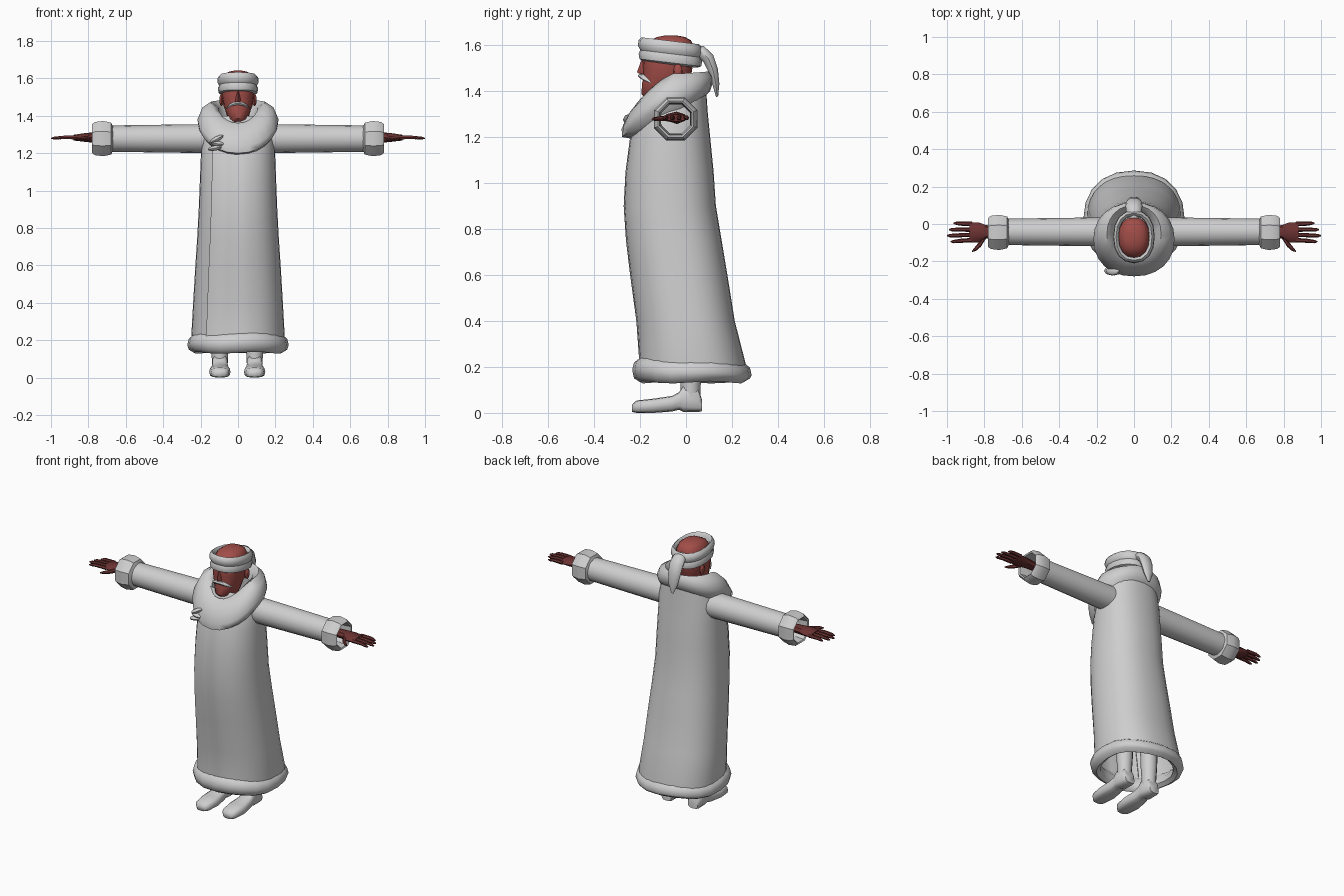
import bpy, bmesh, math
from mathutils import Vector


def material(name, rgb):
    m = bpy.data.materials.new(name)
    m.diffuse_color = (*rgb, 1)
    return m


CLOTH = material("pale_grey_cloth", (0.62, 0.62, 0.62))
SKIN = material("red_skin", (0.36, 0.075, 0.065))
DARK = material("dark_red_hand", (0.15, 0.032, 0.032))


def finish(name, bm, mat, angle=40):
    bmesh.ops.recalc_face_normals(bm, faces=bm.faces[:])
    me = bpy.data.meshes.new(name)
    bm.to_mesh(me)
    bm.free()
    me.materials.append(mat)
    ob = bpy.data.objects.new(name, me)
    bpy.context.collection.objects.link(ob)
    bpy.ops.object.select_all(action='DESELECT')
    ob.select_set(True)
    bpy.context.view_layer.objects.active = ob
    bpy.ops.object.shade_smooth_by_angle(angle=math.radians(angle))
    return ob


def loft(name, rings, mat, caps=True, loop=False, angle=40):
    bm = bmesh.new()
    vs = [[bm.verts.new(p) for p in r] for r in rings]
    n = len(vs[0])
    for a, b in list(zip(vs, vs[1:])) + ([(vs[-1], vs[0])] if loop else []):
        for i in range(n):
            j = (i + 1) % n
            bm.faces.new((a[i], a[j], b[j], b[i]))
    if caps and not loop:
        bm.faces.new(vs[0])
        bm.faces.new(vs[-1])
    return finish(name, bm, mat, angle)


def turn(n):
    return [2 * math.pi * i / n for i in range(n)]


def sgnpow(v, p):
    return math.copysign(abs(v) ** p, v)


def outline(t, rx, yf, yb, p=1.0, off=0.0):
    """Point on a rounded outline; t = 0 faces the front."""
    return (sgnpow(math.sin(t), p) * (rx + off),
            (yf + yb) / 2 - sgnpow(math.cos(t), p) * ((yb - yf) / 2 + off))


def ellipsoid(name, c, r, mat, rot=0):
    bm = bmesh.new()
    bmesh.ops.create_uvsphere(bm, u_segments=8, v_segments=6, radius=1)
    cs, sn = math.cos(rot), math.sin(rot)
    for v in bm.verts:
        x, y, z = (v.co[i] * r[i] for i in range(3))
        v.co = Vector(c) + Vector((x * cs - z * sn, y, x * sn + z * cs))
    return finish(name, bm, mat)


def tube(name, pts, mat, n=8, angle=40):
    """Sections across x: (x, y, z, half depth, half height)."""
    return loft(name, [[(x, y + a * math.cos(t), z + b * math.sin(t)) for t in turn(n)]
                       for x, y, z, a, b in pts], mat, angle=angle)


# Robe, with an overlapping front flap and a shallow centre fold
angles = sorted([t - math.pi for t in turn(32)] + [-0.66, -0.655, -0.07])


def flap(t):
    if t < -0.658 or t > 1.0:
        return 0
    return 0.002 if t == -0.07 else 0.011 * min(1, 1.0 - t)


robe = [(0.17, 0.245, -0.195, 0.26), (0.22, 0.25, -0.192, 0.258), (0.4, 0.24, -0.205, 0.212),
        (0.6, 0.228, -0.232, 0.18), (0.75, 0.218, -0.25, 0.155), (0.9, 0.21, -0.26, 0.13),
        (1.05, 0.204, -0.252, 0.12), (1.2, 0.198, -0.232, 0.105), (1.3, 0.19, -0.2, 0.095),
        (1.4, 0.16, -0.15, 0.088)]
loft("robe", [[(*outline(t, rx, yf, yb, 0.86, flap(t)), z) for t in angles]
              for z, rx, yf, yb in robe], CLOTH, caps=False, angle=50)

# Rolled hem
hem = [(-0.005, 0.235), (0.016, 0.218), (0.024, 0.185), (0.016, 0.15), (-0.012, 0.133),
       (-0.035, 0.15), (-0.03, 0.2)]
rings = []
for off, z in hem:
    ring = []
    for t in turn(20):
        x, y = outline(t, 0.247, -0.21, 0.262, 0.9, off)
        ring.append((x, y, z - 0.045 * (y + 0.2) * (z > 0.16) + 0.005 * math.sin(4 * t)))
    rings.append(ring)
loft("hem", rings, CLOTH, loop=True, angle=60)

# Cowl collar: half width, front y, back y, then height at front, side and back
cowl = [(0.10, -0.17, 0.06, 1.31, 1.36, 1.40), (0.105, -0.19, 0.07, 1.362, 1.44, 1.455),
        (0.145, -0.212, 0.10, 1.35, 1.475, 1.485), (0.19, -0.25, 0.115, 1.30, 1.445, 1.465),
        (0.217, -0.28, 0.115, 1.235, 1.38, 1.43), (0.21, -0.278, 0.105, 1.20, 1.34, 1.40),
        (0.19, -0.235, 0.09, 1.192, 1.31, 1.385)]
rings = []
for rx, yf, yb, zf, zs, zb in cowl:
    ring = []
    for t in turn(24):
        c = math.cos(t)
        z = zs + ((zf if c > 0 else zb) - zs) * abs(c) ** 1.3
        ring.append((*outline(t, rx, yf, yb, 0.92), z))
    rings.append(ring)
loft("cowl", rings, CLOTH, caps=False, angle=60)

# Clasp: three small curled lobes on the cowl
for x, z, r in ((-0.115, 1.275, 0.5), (-0.105, 1.25, -0.1), (-0.12, 1.228, 0.2)):
    ellipsoid("clasp_lobe", (x, -0.25, z), (0.042, 0.025, 0.014), CLOTH, r)

# Sleeves: one open tube running through the shoulders
sleeve = [(-0.72, 0.070), (-0.2, 0.077), (0.2, 0.077), (0.72, 0.070)]
loft("sleeves", [[(x, -0.042 + r * math.cos(t), 1.278 + r * math.sin(t)) for t in turn(16)]
                 for x, r in sleeve], CLOTH, caps=False)

cuff = [(0.668, 0.068), (0.678, 0.092), (0.72, 0.102), (0.765, 0.096), (0.78, 0.084),
        (0.775, 0.076), (0.72, 0.071)]
for s in (-1, 1):
    loft("cuff", [[(s * x, -0.045 + r * math.cos(t + math.pi / 8),
                    1.278 + r * math.sin(t + math.pi / 8)) for t in turn(8)]
                  for x, r in cuff], CLOTH, loop=True, angle=35)

    # Hand: palm, four fingers and a thumb
    tube("palm", [(s * 0.73, -0.04, 1.283, 0.028, 0.027), (s * 0.79, -0.042, 1.284, 0.036, 0.026),
                  (s * 0.83, -0.046, 1.284, 0.054, 0.022), (s * 0.88, -0.044, 1.283, 0.054, 0.015)],
         DARK)
    for y0, y1, end in ((0.0, 0.004, 0.965), (-0.03, -0.03, 0.99), (-0.058, -0.062, 1.0),
                        (-0.086, -0.094, 0.98)):
        tube("finger", [(s * 0.865, y0, 1.284, 0.012, 0.012),
                        (s * 0.93, (y0 + y1) / 2, 1.285, 0.011, 0.010),
                        (s * (end - 0.015), y1, 1.281, 0.009, 0.008),
                        (s * end, y1, 1.279, 0.003, 0.003)], DARK, 6)
    tube("thumb", [(s * 0.79, -0.06, 1.283, 0.016, 0.014), (s * 0.82, -0.105, 1.28, 0.018, 0.012),
                   (s * 0.845, -0.13, 1.278, 0.014, 0.01), (s * 0.865, -0.146, 1.277, 0.004, 0.004)],
         DARK, 6)

    # Boots: shoe sections from toe to heel, then the leg
    cx = 0.093 * s - 0.004
    shoe = [(-0.235, 0.028, 0.004, 0.036), (-0.215, 0.048, 0, 0.054), (-0.14, 0.057, 0, 0.062),
            (-0.06, 0.048, 0.006, 0.074), (-0.03, 0.043, 0.014, 0.09), (-0.012, 0.043, 0.004, 0.12),
            (0.055, 0.043, 0.004, 0.10), (0.07, 0.034, 0.008, 0.055)]
    loft("shoe", [[(cx + w * sgnpow(math.cos(t), 0.6), y,
                    (a + b) / 2 + (b - a) / 2 * sgnpow(math.sin(t), 0.7)) for t in turn(12)]
                  for y, w, a, b in shoe], CLOTH, angle=50)
    loft("leg", [[(cx + r * math.cos(t), 0.02 + r * math.sin(t), z) for t in turn(12)]
                 for z, r in ((0.05, 0.041), (0.12, 0.044), (0.2, 0.049), (0.4, 0.055))], CLOTH)

    ellipsoid("ear", (s * 0.088, -0.035, 1.485), (0.012, 0.02, 0.034), SKIN)
    # Moustache half
    tube("moustache", [(0, -0.198, 1.466, 0.012, 0.009), (s * 0.025, -0.192, 1.464, 0.013, 0.011),
                       (s * 0.048, -0.178, 1.453, 0.012, 0.009),
                       (s * 0.064, -0.155, 1.437, 0.004, 0.003)], CLOTH, 6)

# Head with bearded chin
head = [(1.34, 0.045, -0.145, -0.01), (1.368, 0.045, -0.175, -0.02), (1.385, 0.055, -0.193, -0.01),
        (1.43, 0.068, -0.192, 0.01), (1.455, 0.078, -0.186, 0.02), (1.5, 0.086, -0.188, 0.028),
        (1.54, 0.087, -0.19, 0.035), (1.59, 0.083, -0.178, 0.035), (1.62, 0.07, -0.155, 0.022),
        (1.635, 0.05, -0.125, -0.005), (1.642, 0.02, -0.09, -0.045)]
loft("head", [[(*outline(t, rx, yf, yb, 0.85), z) for t in turn(16)] for z, rx, yf, yb in head],
     SKIN)

# Nose wedge
loft("nose", [[(-w, -0.175, z), (0, y, z), (w, -0.175, z)] for z, w, y in
              ((1.47, 0.016, -0.195), (1.482, 0.02, -0.213), (1.54, 0.01, -0.192))], SKIN)

# Headband: tilted hollow wrap with a crease around the middle
band = [(-0.012, 1.525), (0.006, 1.533), (0.01, 1.555), (0.003, 1.572), (0.013, 1.59),
        (0.01, 1.615), (-0.002, 1.628), (-0.016, 1.615), (-0.018, 1.55)]
rings = []
for off, z in band:
    ring = []
    for t in turn(16):
        x, y = outline(t, 0.098, -0.196, 0.06, 0.88, off)
        ring.append((x, y, z + 0.006 - 0.12 * (y + 0.2)))
    rings.append(ring)
loft("headband", rings, CLOTH, loop=True, angle=50)

# Hanging tail of the headband: y, z, half width, half thickness, direction
tail = [(0.03, 1.575, 0.025, 0.02, 0.1), (0.065, 1.572, 0.042, 0.028, -0.5),
        (0.098, 1.54, 0.045, 0.028, -0.9), (0.118, 1.49, 0.042, 0.023, -1.2),
        (0.13, 1.43, 0.032, 0.016, -1.45), (0.135, 1.375, 0.008, 0.005, -1.5)]
loft("headband_tail", [[(w * math.cos(t), y - h * math.sin(t) * math.sin(d),
                         z + h * math.sin(t) * math.cos(d)) for t in turn(10)]
                       for y, z, w, h, d in tail], CLOTH, angle=50)
